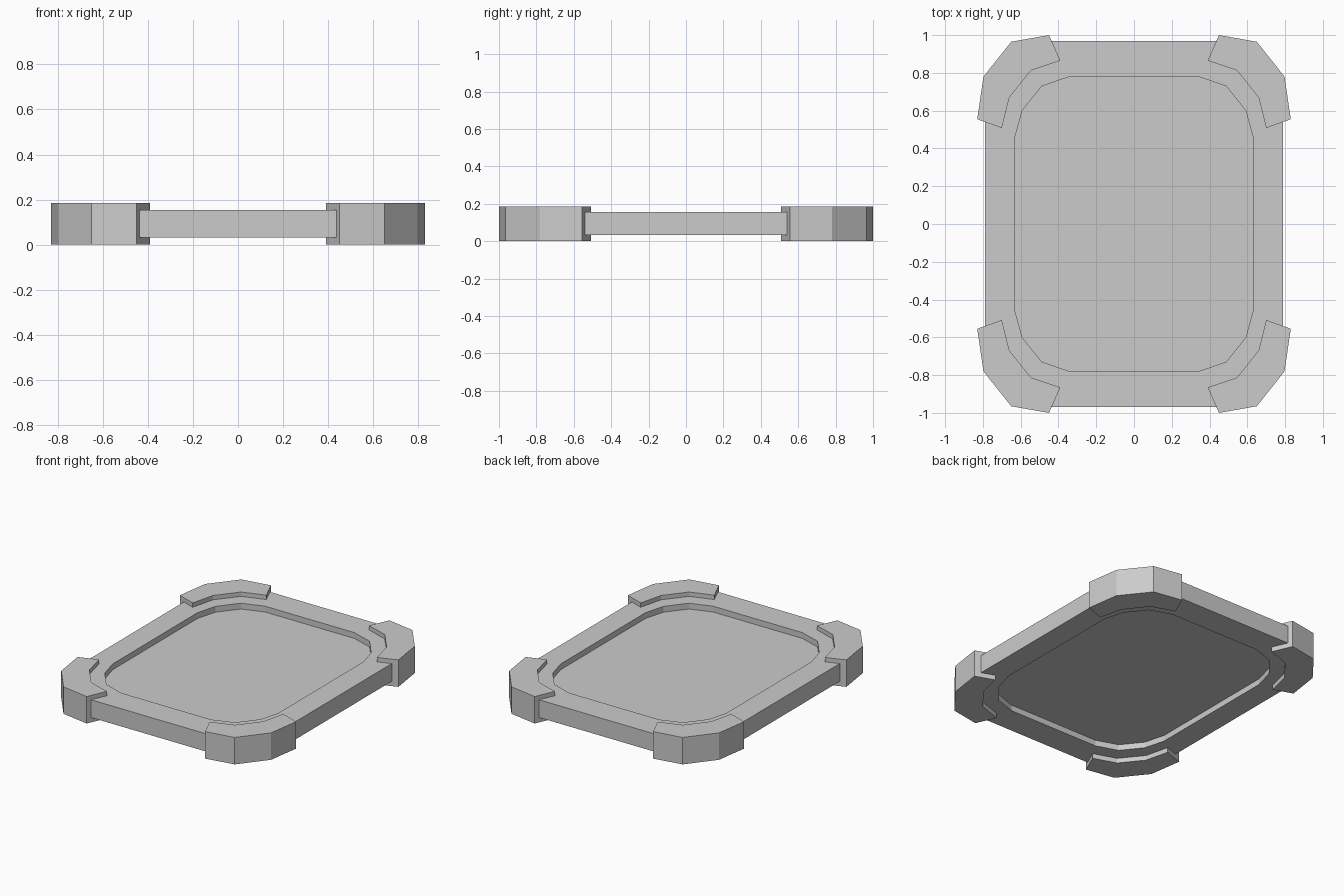
import bpy, bmesh

if "Cube" in bpy.data.objects:
    bpy.data.objects.remove(bpy.data.objects["Cube"])

# Quarter outlines (+x, +y quadrant), listed counter-clockwise
FRAME_OUT = [(0.79, 0.54), (0.765, 0.76), (0.63, 0.935), (0.44, 0.97)]
FRAME_IN = [(0.63, 0.46), (0.592, 0.6), (0.488, 0.73), (0.34, 0.78)]
GUARD_OUT = [(0.83, 0.555), (0.797, 0.78), (0.65, 0.965), (0.45, 1.0)]
GUARD_IN = [(0.70, 0.508), (0.66, 0.67), (0.545, 0.813), (0.39, 0.865)]


def full_loop(q):
    """Mirror a quarter outline into a closed counter-clockwise outline."""
    half = q + [(-x, y) for x, y in reversed(q)]
    return half + [(-x, -y) for x, y in half]


def make_object(name, bm):
    bmesh.ops.recalc_face_normals(bm, faces=bm.faces)
    mesh = bpy.data.meshes.new(name)
    bm.to_mesh(mesh)
    bm.free()
    ob = bpy.data.objects.new(name, mesh)
    bpy.context.collection.objects.link(ob)
    return ob


def band(name, outer, inner, z0, z1, closed):
    """Rectangular-section band between two outlines, a ring if closed."""
    bm = bmesh.new()
    sections = [[bm.verts.new(p) for p in
                 ((*o, z0), (*o, z1), (*i, z1), (*i, z0))]
                for o, i in zip(outer, inner)]
    pairs = list(zip(sections, sections[1:]))
    if closed:
        pairs.append((sections[-1], sections[0]))
    else:
        bm.faces.new(sections[0])
        bm.faces.new(sections[-1])
    for a, b in pairs:
        for k in range(4):
            n = (k + 1) % 4
            bm.faces.new((a[k], a[n], b[n], b[k]))
    return make_object(name, bm)


def plate(name, outline, z0, z1):
    """Flat slab with the given outline."""
    bm = bmesh.new()
    low = [bm.verts.new((x, y, z0)) for x, y in outline]
    top = [bm.verts.new((x, y, z1)) for x, y in outline]
    bm.faces.new(low)
    bm.faces.new(top)
    for k in range(len(low)):
        n = (k + 1) % len(low)
        bm.faces.new((low[k], low[n], top[n], top[k]))
    return make_object(name, bm)


# Rim frame around the opening
band("frame", full_loop(FRAME_OUT), full_loop(FRAME_IN), 0.033, 0.155, True)

# Panel recessed on both faces
plate("panel", full_loop(FRAME_IN), 0.073, 0.115)

# Thick corner guards, one modelled and mirrored to all four corners
guards = band("corner_guards", GUARD_OUT, GUARD_IN, 0.0, 0.185, False)
mirror = guards.modifiers.new("mirror", 'MIRROR')
mirror.use_axis = (True, True, False)
mirror.use_mirror_merge = False
